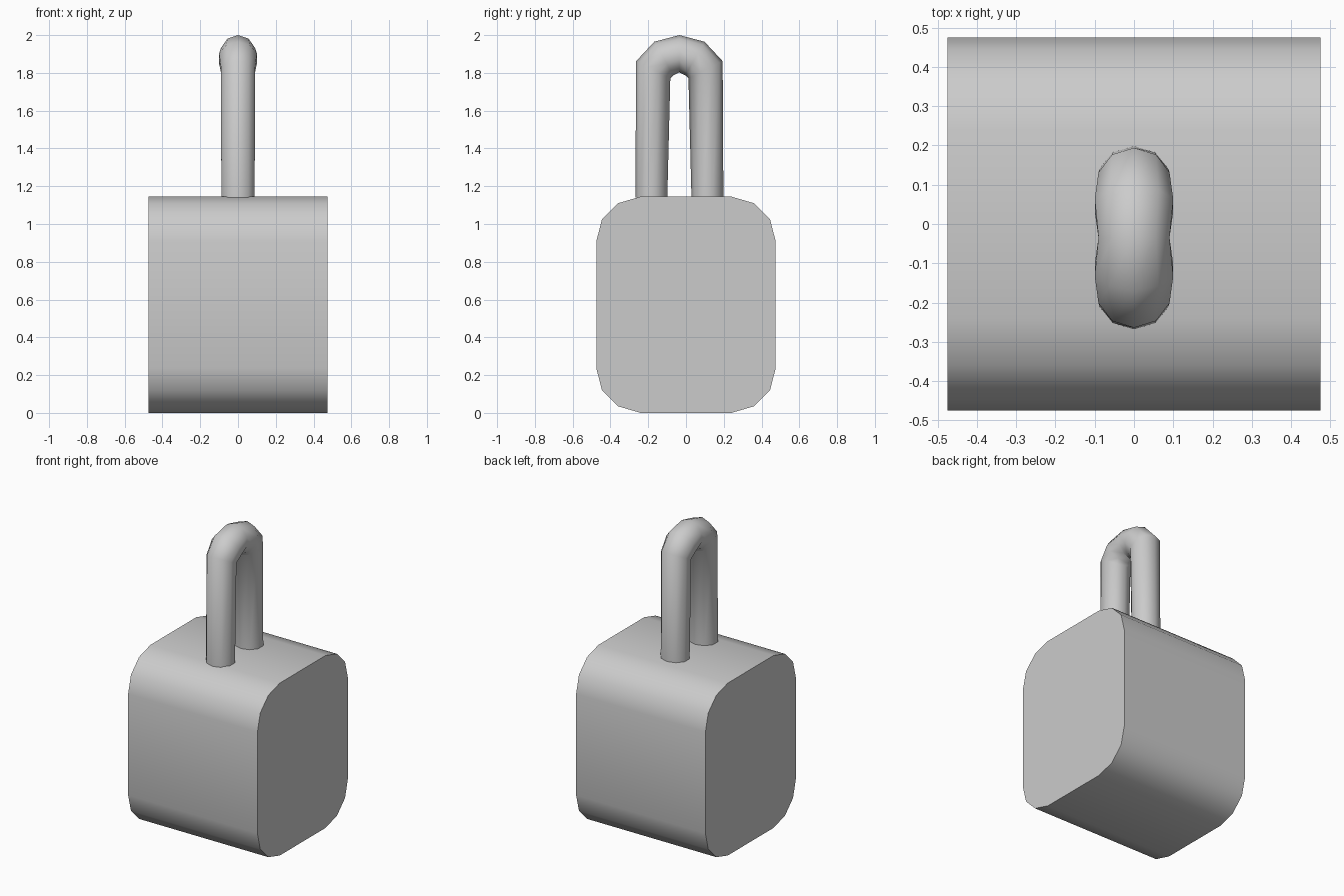
import bpy, bmesh, math

if "Cube" in bpy.data.objects:
    bpy.data.objects.remove(bpy.data.objects["Cube"])


def finish(name, bm, angle):
    bmesh.ops.recalc_face_normals(bm, faces=bm.faces[:])
    mesh = bpy.data.meshes.new(name)
    bm.to_mesh(mesh)
    bm.free()
    obj = bpy.data.objects.new(name, mesh)
    bpy.context.collection.objects.link(obj)
    bpy.ops.object.select_all(action='DESELECT')
    obj.select_set(True)
    bpy.context.view_layer.objects.active = obj
    bpy.ops.object.shade_smooth_by_angle(angle=math.radians(angle))
    return obj


def skin(bm, rings):
    """Bridge successive vertex rings and cap both ends."""
    n = len(rings[0])
    for a, b in zip(rings, rings[1:]):
        for i in range(n):
            j = (i + 1) % n
            bm.faces.new((a[i], a[j], b[j], b[i]))
    bm.faces.new(rings[0])
    bm.faces.new(rings[-1])


# Lock body: rounded profile in y/z, mirrored to four corners, extruded along x
H, HALF = 1.145, 0.475
corner = [(0.24, 0.5725), (0.36, 0.5375), (0.445, 0.452), (0.475, 0.335)]
profile = [(y, z) for y, z in corner]
profile += [(y, -z) for y, z in reversed(corner)]
profile += [(-y, -z) for y, z in corner]
profile += [(-y, z) for y, z in reversed(corner)]
bm = bmesh.new()
skin(bm, [[bm.verts.new((x, y, z + H / 2)) for y, z in profile]
          for x in (-HALF, HALF)])
finish("lock_body", bm, 40)

# Shackle: ten-sided rings given by outer point, inner point and radius in x
MID = -0.035
half = [((0.233, 1.14), (0.064, 1.14), 0.0925),
        ((0.229, 1.862), (0.048, 1.772), 0.095),
        ((0.133, 1.965), (0.032, 1.787), 0.105)]
stations = [((-o[0], o[1]), (-i[0], i[1]), r) for o, i, r in half]
stations += [((0, 2.0), (0, 1.803), 0.095)] + half[::-1]
bm = bmesh.new()
rings = []
for outer, inner, rx in stations:
    ring = []
    for k in range(10):
        a = math.tau * k / 10
        t = (1 - math.cos(a)) / 2
        y = outer[0] + (inner[0] - outer[0]) * t
        z = outer[1] + (inner[1] - outer[1]) * t
        ring.append(bm.verts.new((rx * math.sin(a), MID + y, z)))
    rings.append(ring)
skin(bm, rings)
finish("shackle", bm, 45)
